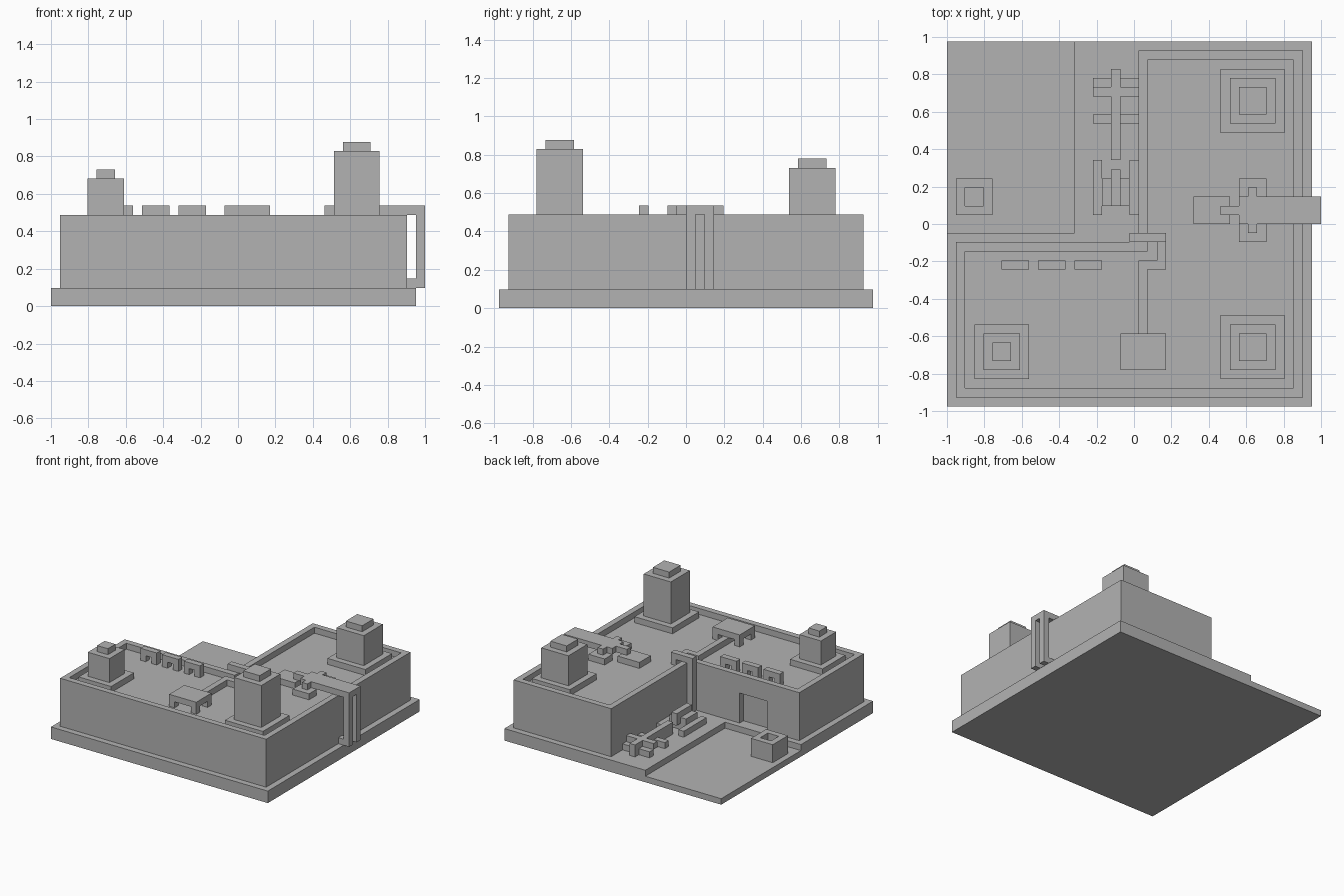
import bpy, bmesh

cube = bpy.data.objects.get("Cube")
if cube:
    bpy.data.objects.remove(cube, do_unlink=True)

U = 2 / 41  # one block; positions below are counted in blocks

stone = bpy.data.materials.new("grey stone")
stone.use_nodes = True
COLOUR = (0.45, 0.45, 0.45, 1)
stone.diffuse_color = COLOUR
stone.node_tree.nodes["Principled BSDF"].inputs["Base Color"].default_value = COLOUR


def finish(name, bm):
    bmesh.ops.recalc_face_normals(bm, faces=bm.faces)
    mesh = bpy.data.meshes.new(name)
    bm.to_mesh(mesh)
    bm.free()
    mesh.materials.append(stone)
    obj = bpy.data.objects.new(name, mesh)
    bpy.context.collection.objects.link(obj)
    return obj


def add_prism(bm, outline, z0, z1):
    base = [bm.verts.new((x * U - 1, (y - 20) * U, z0 * U)) for x, y in outline]
    face = bm.faces.new(base)
    top = bmesh.ops.extrude_face_region(bm, geom=[face])["geom"]
    verts = [g for g in top if isinstance(g, bmesh.types.BMVert)]
    bmesh.ops.translate(bm, verts=verts, vec=(0, 0, (z1 - z0) * U))


def prism(name, outline, z0, z1):
    bm = bmesh.new()
    add_prism(bm, outline, z0, z1)
    return finish(name, bm)


def boxes(name, *parts):
    """Each part is x range, y range, z range in blocks."""
    bm = bmesh.new()
    for x0, x1, y0, y1, z0, z1 in parts:
        add_prism(bm, [(x0, y0), (x1, y0), (x1, y1), (x0, y1)], z0, z1)
    return finish(name, bm)


# Ground slab with a sunken courtyard
prism("base_slab", [(0, 0), (40, 0), (40, 40), (14, 40), (14, 19), (0, 19)], 0, 2)
boxes("courtyard_floor", (0, 14, 19, 40, 0, 1))

# L-shaped building with a door recess in the courtyard wall
corners = [(1, 1), (39, 1), (39, 39), (21, 39), (21, 18)]
door = [(12, 18), (12, 17), (7, 17), (7, 18)]
prism("lower_walls", corners + door + [(1, 18)], 2, 7)
prism("upper_walls", corners + [(1, 18)], 7, 9)
boxes("parapet",
      (1, 39, 1, 2, 9, 10), (38, 39, 2, 39, 9, 10), (21, 38, 38, 39, 9, 10),
      (21, 22, 17, 38, 9, 10), (1, 21, 17, 18, 9, 10), (1, 2, 2, 17, 9, 10))


# Roof towers: plinth, shaft and cap
def tower(name, x, y, width, top):
    boxes(name,
          (x, x + width, y, y + width, 9, 10),
          (x + 1, x + width - 1, y + 1, y + width - 1, 10, top),
          (x + 2, x + width - 2, y + 2, y + width - 2, top, top + 1))


tower("front_right_tower", 3, 3, 6, 14)
tower("front_left_tower", 30, 3, 7, 17)
tower("back_left_tower", 30, 30, 7, 15)

# Row of small roof arches
for n, x in enumerate((6, 10, 14)):
    boxes(f"roof_arch_{n + 1}",
          (x, x + 3, 15, 16, 10, 11), (x, x + 1, 15, 16, 9, 10),
          (x + 2, x + 3, 15, 16, 9, 10))

# Roof canopy on four legs
legs = [(x, x + 1, y, y + 1, 9, 10) for x in (19, 23) for y in (4, 7)]
boxes("roof_canopy", (19, 24, 4, 8, 10, 11), *legs)

# Pipe from the canopy, over the parapet and down the inner corner
boxes("corner_pipe",
      (21, 22, 6, 15, 9, 10), (21, 24, 15, 16, 9, 10), (23, 24, 16, 18, 9, 10),
      (23, 24, 18, 19, 9, 10), (20, 24, 18, 19, 10, 11), (20, 21, 18, 19, 2, 10))

# Side duct with valve blocks and two downpipes
boxes("side_duct",
      (32, 41, 20, 23, 10, 11), (30, 32, 21, 22, 10, 11),
      (33, 34, 19, 20, 10, 11), (33, 34, 23, 24, 10, 11))
boxes("duct_blocks", (27, 31, 20, 23, 9, 10), (32, 35, 18, 20, 9, 10),
      (32, 35, 23, 25, 9, 10))
for n, y in enumerate((20, 22)):
    boxes(f"downpipe_{n + 1}", (40, 41, y, y + 1, 2, 10), (39, 40, y, y + 1, 2, 3))

# Pipework on the terrace beside the back wing
boxes("terrace_pipes",
      (16, 21, 31, 32, 2, 3), (16, 21, 35, 36, 2, 3), (16, 21, 34, 35, 3, 4),
      (18, 19, 27, 37, 2, 4))
boxes("terrace_valve",
      (16, 17, 21, 27, 2, 3), (20, 21, 21, 27, 2, 3), (17, 20, 22, 25, 2, 4),
      (16, 21, 22, 25, 2, 3), (18, 19, 22, 26, 3, 5))

# Open-topped well in the courtyard
boxes("courtyard_well",
      (1, 5, 21, 22, 1, 4), (1, 5, 24, 25, 1, 4),
      (1, 2, 22, 24, 1, 4), (4, 5, 22, 24, 1, 4))
